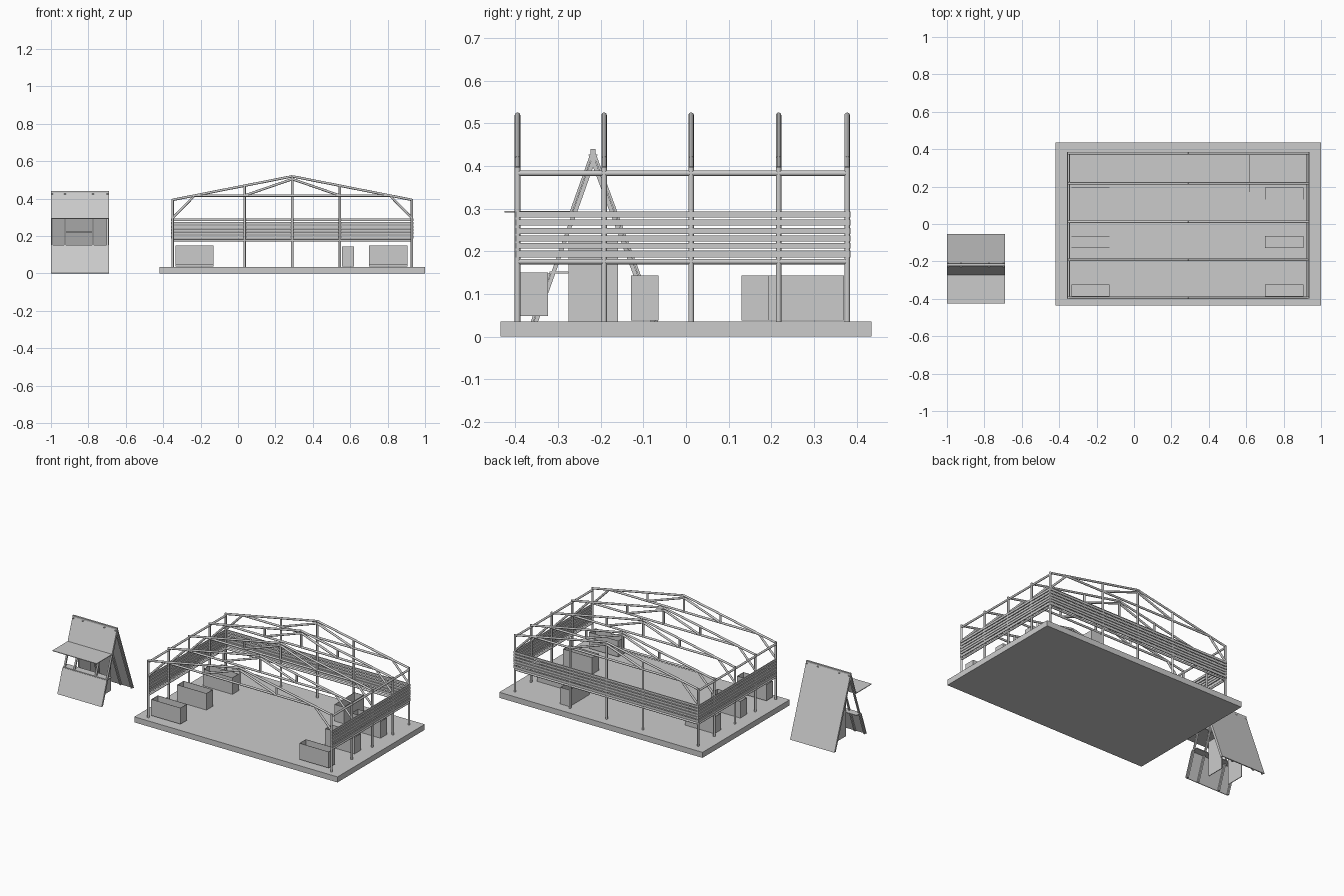
import bpy, bmesh, math
from mathutils import Vector, Matrix

if "Cube" in bpy.data.objects:
    bpy.data.objects.remove(bpy.data.objects["Cube"])

def finish(name, bm):
    me = bpy.data.meshes.new(name)
    bm.to_mesh(me)
    bm.free()
    ob = bpy.data.objects.new(name, me)
    bpy.context.collection.objects.link(ob)
    return ob

def box(name, x0, x1, y0, y1, z0, z1, open_top=False):
    bm = bmesh.new()
    m = Matrix.Translation(((x0+x1)/2, (y0+y1)/2, (z0+z1)/2)) @ Matrix.Diagonal((x1-x0, y1-y0, z1-z0, 1))
    bmesh.ops.create_cube(bm, size=1, matrix=m)
    if open_top:
        bm.normal_update()
        bmesh.ops.delete(bm, geom=[f for f in bm.faces if f.normal.z > 0.9], context='FACES')
    ob = finish(name, bm)
    if open_top:
        s = ob.modifiers.new("walls", 'SOLIDIFY')
        s.thickness = 0.003
    return ob

def pipes(name, segs, r=0.0065):
    """Round tubes between pairs of points, joined in one object."""
    bm = bmesh.new()
    for a, b in segs:
        a, b = Vector(a), Vector(b)
        d = b - a
        m = Matrix.Translation((a+b)/2) @ d.to_track_quat('Z', 'Y').to_matrix().to_4x4()
        bmesh.ops.create_cone(bm, cap_ends=True, segments=12, radius1=r, radius2=r, depth=d.length, matrix=m)
    for f in bm.faces:
        f.smooth = len(f.verts) == 4
    return finish(name, bm)

def sloped(name, x0, x1, p, q, t):
    """Flat board spanning x, running between (y, z) points p and q."""
    p, q = Vector(p), Vector(q)
    d = (q - p).normalized()
    n = Vector((-d.y, d.x)) * t / 2
    bm = bmesh.new()
    ring = [p + n, q + n, q - n, p - n]
    f = bm.faces.new([bm.verts.new((x0, v.x, max(v.y, 0))) for v in ring])
    ext = bmesh.ops.extrude_face_region(bm, geom=[f])
    bmesh.ops.translate(bm, vec=(x1-x0, 0, 0), verts=[v for v in ext['geom'] if isinstance(v, bmesh.types.BMVert)])
    bmesh.ops.recalc_face_normals(bm, faces=bm.faces)
    return finish(name, bm)

# Floor slab
FLOOR = 0.035
box("floor_slab", -0.42, 1.0, -0.435, 0.435, 0, FLOOR)

# Pavilion frames
XC, HALF, EAVE, RIDGE = 0.29, 0.64, 0.393, 0.519
FRAMES = [-0.395, -0.192, 0.012, 0.217, 0.378]
def roof_z(dx):
    return RIDGE - (RIDGE - EAVE) * abs(dx) / HALF
for i, y in enumerate(FRAMES):
    segs = [((XC, y, RIDGE - 0.005), (XC, y, 0.416)),
            ((XC-0.525, y, 0.416), (XC+0.525, y, 0.416))]
    for s in (-1, 1):
        P = lambda dx, z: (XC + s*dx, y, z)
        segs += [(P(HALF, FLOOR), P(HALF, EAVE+0.005)),
                 (P(HALF, EAVE), P(0, RIDGE)),
                 (P(0.255, 0.416), P(0.255, roof_z(0.255))),
                 (P(0.255, 0.416), P(0, RIDGE-0.015)),
                 (P(HALF, 0.295), P(0.525, 0.413))]
    pipes(f"roof_frame_{i+1}", segs)

# Back wall posts
YB, YF = FRAMES[-1], FRAMES[0]
pipes("back_posts", [((XC+dx, YB, FLOOR), (XC+dx, YB, roof_z(dx))) for dx in (-0.255, 0, 0.255)])

# Eave and wall rails
rails = []
for s in (-1, 1):
    x = XC + s*HALF
    rails += [((x, YF, z), (x, YB, z)) for z in (0.176, 0.383)]
rails.append(((XC-HALF, YB, 0.176), (XC+HALF, YB, 0.176)))
pipes("wall_rails", rails)

# Slats on the left, right and back walls
for k, (z0, z1) in enumerate([(0.186, 0.202), (0.207, 0.220), (0.223, 0.237),
                              (0.241, 0.255), (0.260, 0.274), (0.279, 0.293)]):
    for side, s in (("left", -1), ("right", 1)):
        x = XC + s*(HALF + 0.004)
        box(f"{side}_slat_{k+1}", x-0.003, x+0.003, YF-0.004, YB+0.006, z0, z1)
    box(f"back_slat_{k+1}", XC-HALF, XC+HALF, YB+0.002, YB+0.008, z0, z1)

# Open-topped stall counters
for side, x0 in (("left", -0.335), ("right", 0.70)):
    for j, (y0, z0, z1) in enumerate([(-0.388, 0.048, 0.15), (-0.129, 0.038, 0.143), (0.13, 0.038, 0.143)]):
        box(f"{side}_counter_{j+1}", x0, x0+0.205, y0, y0+0.065, z0, z1, True)
box("side_counter", 0.555, 0.62, 0.17, 0.37, 0.038, 0.143, True)

# A-frame kiosk: leaning boards with a serving hatch
X0, X1, AY, AZ = -1.0, -0.69, -0.218, 0.438
FY, BY = -0.373, -0.056
def front_y(z):
    return FY + (AY - FY) * z / AZ
sloped("kiosk_back_board", X0, X1, (BY, 0), (AY, AZ), 0.006)
sloped("kiosk_front_upper", X0, X1, (front_y(0.293), 0.293), (AY, AZ), 0.006)
sloped("kiosk_front_lower", X0, X1, (FY, 0), (front_y(0.148), 0.148), 0.006)
box("kiosk_ridge", X0, X1, AY-0.006, AY+0.006, 0.428, 0.44)
box("kiosk_awning", X0, X1, -0.425, front_y(0.293), 0.291, 0.295)

# Kiosk legs behind the boards
for k, x in enumerate((-0.993, -0.925, -0.775, -0.697)):
    sloped(f"kiosk_front_leg_{k+1}", x-0.005, x+0.005, (FY+0.009, 0), (AY+0.006, AZ-0.01), 0.01)
    sloped(f"kiosk_back_leg_{k+1}", x-0.005, x+0.005, (BY-0.009, 0), (AY-0.006, AZ-0.01), 0.01)

# Kiosk cabinet and serving shelf
for k, x in enumerate((-0.922, -0.778)):
    box(f"kiosk_cabinet_side_{k+1}", x-0.002, x+0.002, -0.275, -0.16, 0, 0.222)
box("kiosk_cabinet_top", -0.922, -0.778, -0.275, -0.16, 0.219, 0.223)
box("kiosk_shelf", X0, X1, front_y(0.15), -0.275, 0.148, 0.153)
